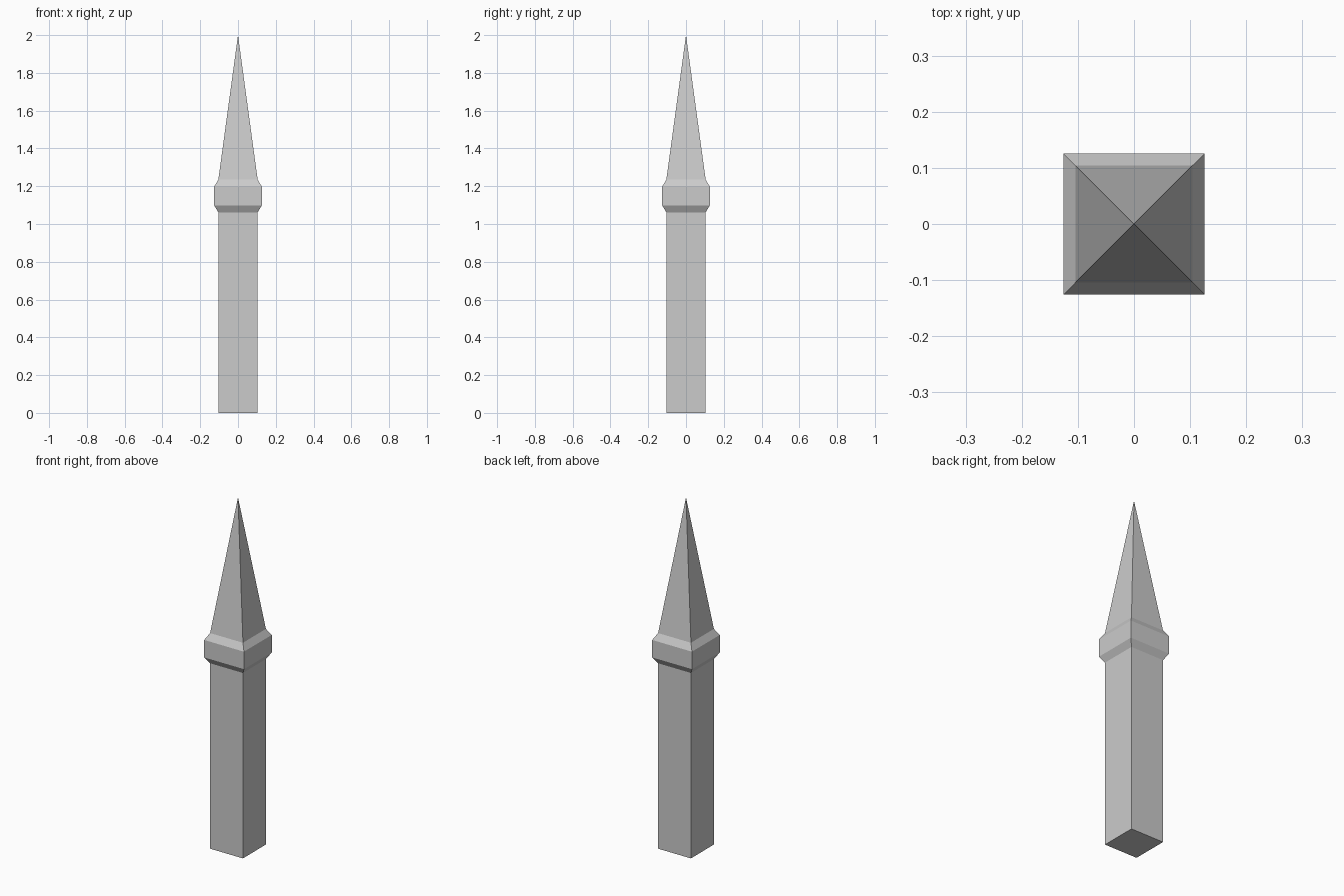
import bpy
import bmesh

if "Cube" in bpy.data.objects:
    bpy.data.objects.remove(bpy.data.objects["Cube"])

SHAFT = 0.104    # half width of the shaft and spire base
COLLAR = 0.126   # half width of the collar
CORNERS = [(-1, -1), (1, -1), (1, 1), (-1, 1)]


def square_part(name, profile, cap_bottom=False):
    """Skin square rings given as (half width, z); zero width makes a point."""
    bm = bmesh.new()
    rings = []
    for half, z in profile:
        if half == 0:
            rings.append([bm.verts.new((0, 0, z))] * 4)
        else:
            rings.append([bm.verts.new((half * x, half * y, z)) for x, y in CORNERS])
    for low, high in zip(rings, rings[1:]):
        for i in range(4):
            j = (i + 1) % 4
            quad = [low[i], low[j], high[j], high[i]]
            bm.faces.new(list(dict.fromkeys(quad)))
    if cap_bottom:
        bm.faces.new(rings[0][::-1])
    mesh = bpy.data.meshes.new(name)
    bm.to_mesh(mesh)
    bm.free()
    obj = bpy.data.objects.new(name, mesh)
    bpy.context.collection.objects.link(obj)
    return obj


# Square post standing on the ground
square_part("shaft", [(SHAFT, 0), (SHAFT, 1.062)], cap_bottom=True)

# Bevelled band around the top of the post
square_part("collar", [(SHAFT, 1.062), (COLLAR, 1.098), (COLLAR, 1.198), (SHAFT, 1.235)])

# Tall pyramid point
square_part("spire", [(SHAFT, 1.235), (0, 2.0)])
